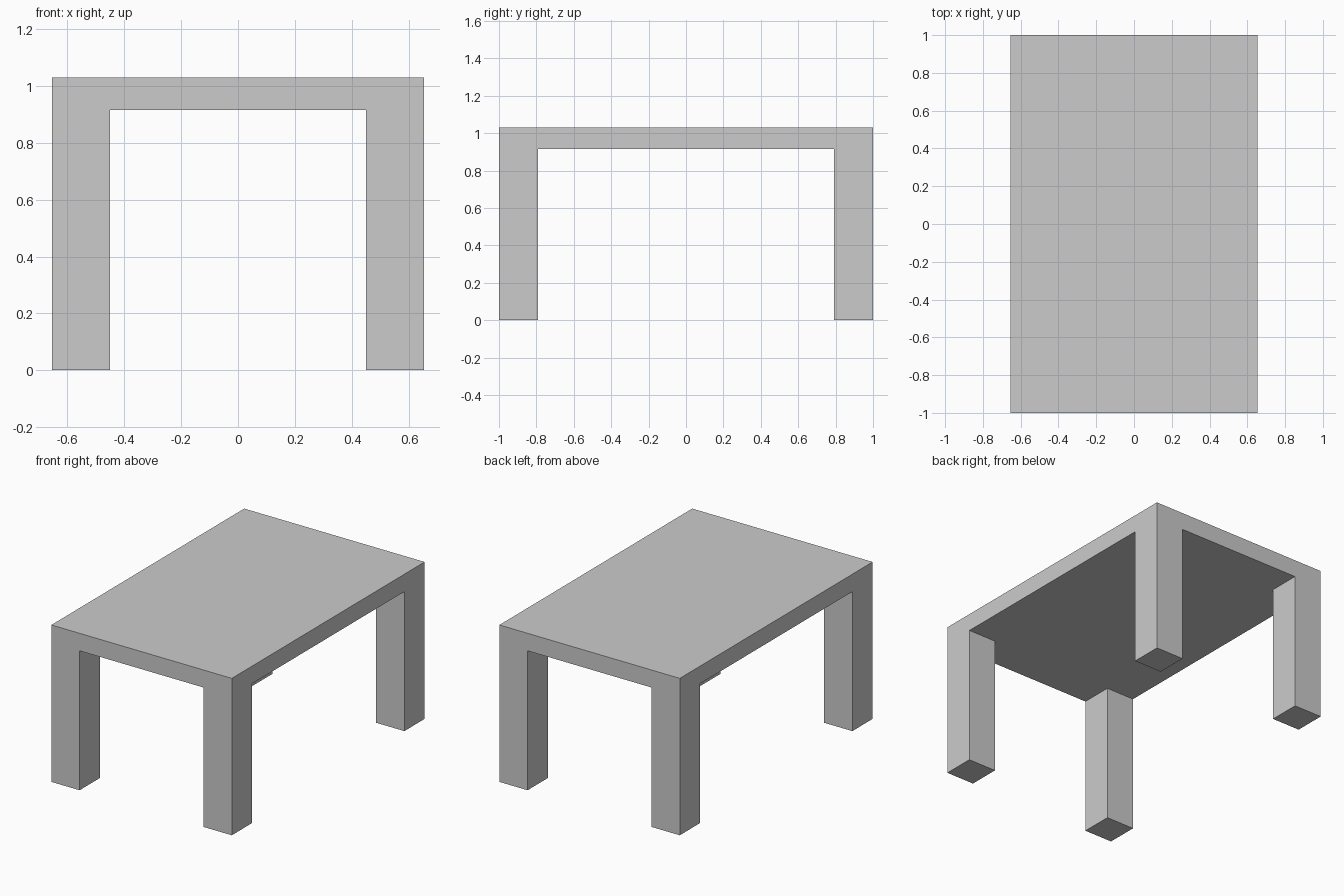
import bpy
import bmesh

if "Cube" in bpy.data.objects:
    bpy.data.objects.remove(bpy.data.objects["Cube"])

HALF_X, HALF_Y = 0.655, 1.0   # half width and half length of the top
LEG_X, LEG_Y = 0.205, 0.21    # leg cross-section
TOP, UNDER = 1.03, 0.915      # top surface and underside heights

bm = bmesh.new()

# Tabletop underside: 3 x 3 grid whose corner cells are the leg footprints
xs = (-HALF_X, -HALF_X + LEG_X, HALF_X - LEG_X, HALF_X)
ys = (-HALF_Y, -HALF_Y + LEG_Y, HALF_Y - LEG_Y, HALF_Y)
grid = [[bm.verts.new((x, y, UNDER)) for y in ys] for x in xs]
cells = {}
for i in range(3):
    for j in range(3):
        cells[i, j] = bm.faces.new((grid[i][j], grid[i][j + 1],
                                    grid[i + 1][j + 1], grid[i + 1][j]))


def extrude(faces, height, keep):
    """Extrude faces vertically, optionally keeping the starting faces."""
    result = bmesh.ops.extrude_face_region(bm, geom=faces, use_keep_orig=keep)
    verts = [v for v in result["geom"] if isinstance(v, bmesh.types.BMVert)]
    bmesh.ops.translate(bm, verts=verts, vec=(0, 0, height))
    if not keep:
        bmesh.ops.delete(bm, geom=[f for f in faces if f.is_valid],
                         context='FACES_ONLY')


# Tabletop thickness
extrude(list(cells.values()), TOP - UNDER, True)

# Four legs, flush with the outer corners
for i in (0, 2):
    for j in (0, 2):
        extrude([cells[i, j]], -UNDER, False)

bmesh.ops.recalc_face_normals(bm, faces=bm.faces[:])
# Merge coplanar faces into clean flat panels
bmesh.ops.dissolve_limit(bm, angle_limit=0.01, verts=bm.verts[:], edges=bm.edges[:])

mesh = bpy.data.meshes.new("table")
bm.to_mesh(mesh)
bm.free()
bpy.context.collection.objects.link(bpy.data.objects.new("table", mesh))
